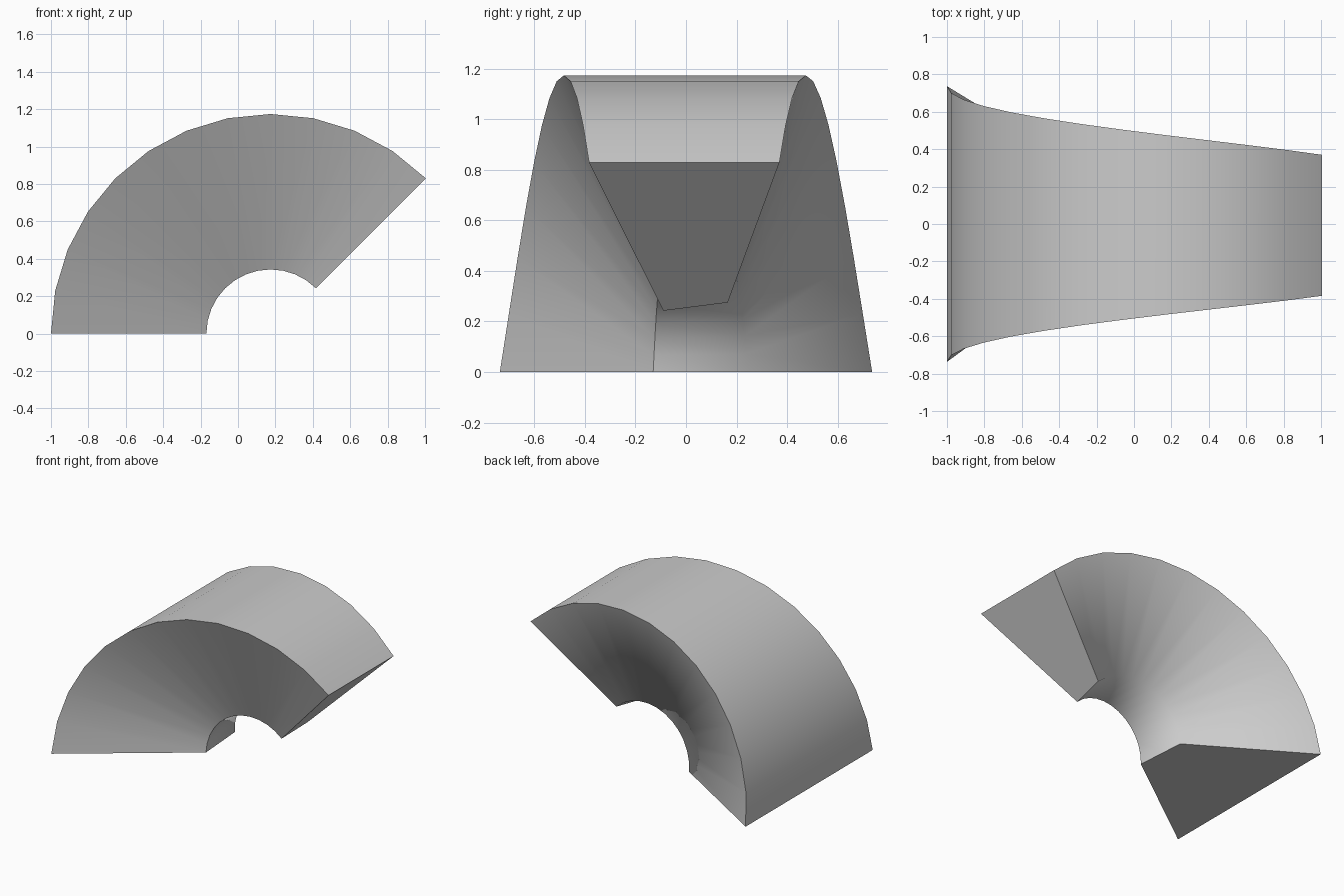
import bpy, bmesh, math

if "Cube" in bpy.data.objects:
    bpy.data.objects.remove(bpy.data.objects["Cube"])

STEPS = 12
CX = 0.174          # centre of the sweep
R_OUT = 1.174


def section(t):
    """Four-sided tapered cross-section as (radius, y) pairs at sweep position t."""
    w = 0.737 - 0.44 * t + 0.08 * t * t
    shift = -0.007 * t
    return [
        (R_OUT, -w + shift),
        (R_OUT, w + shift),
        (0.37 + 0.019 * t, 0.245 - 0.08 * t),
        (0.343, -0.13 + 0.04 * t),
    ]


bm = bmesh.new()

# sweep the section from 180 down to 45 degrees
rings = []
for i in range(STEPS + 1):
    t = i / STEPS
    a = math.radians(180 - 135 * t)
    rings.append([bm.verts.new((CX + r * math.cos(a), y, r * math.sin(a)))
                  for r, y in section(t)])

for r0, r1 in zip(rings, rings[1:]):
    for k in range(4):
        j = (k + 1) % 4
        bm.faces.new((r0[k], r0[j], r1[j], r1[k]))

# end caps
caps = [bm.faces.new(rings[0][::-1]), bm.faces.new(rings[-1])]
bmesh.ops.recalc_face_normals(bm, faces=bm.faces[:])

# smooth surfaces; crisp outer rims, one inner rim and cap borders
for f in bm.faces:
    f.smooth = True
for c in caps:
    c.smooth = False
    for e in c.edges:
        e.smooth = False
for r0, r1 in zip(rings, rings[1:]):
    for k in (0, 1, 3):
        bm.edges.get((r0[k], r1[k])).smooth = False

mesh = bpy.data.meshes.new("curved_wedge_segment")
bm.to_mesh(mesh)
bm.free()
obj = bpy.data.objects.new("curved_wedge_segment", mesh)
bpy.context.collection.objects.link(obj)
